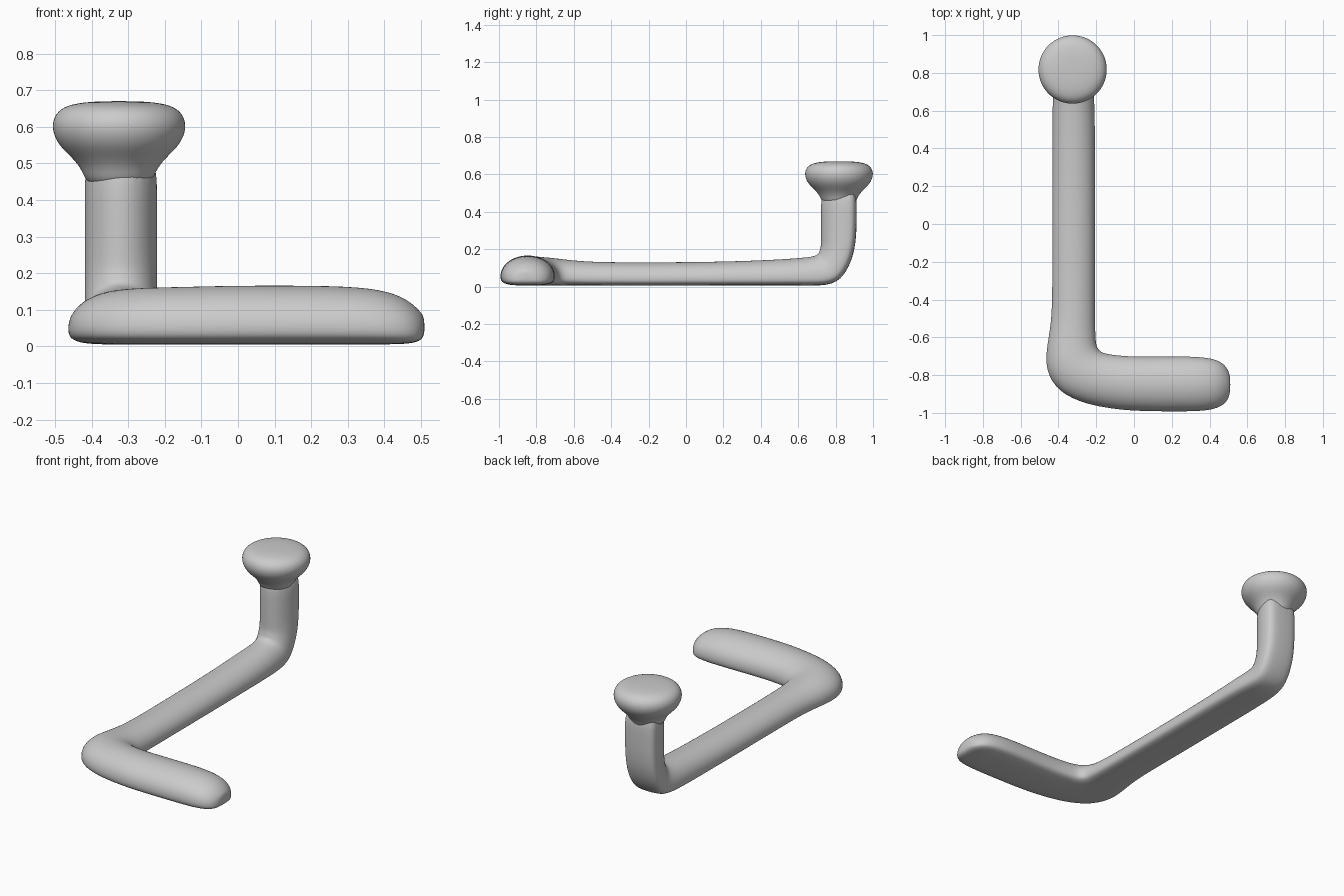
import bpy, bmesh
from math import sin, cos, pi, radians
from mathutils import Vector

cube = bpy.data.objects.get("Cube")
if cube:
    bpy.data.objects.remove(cube)

grey = bpy.data.materials.new("plain grey")
grey.use_nodes = True
grey.diffuse_color = (0.6, 0.6, 0.6, 1)
grey.node_tree.nodes["Principled BSDF"].inputs["Base Color"].default_value = (0.6, 0.6, 0.6, 1)


def loft(name, rings):
    """Skin a row of closed rings, cap both ends and smooth the result."""
    bm = bmesh.new()
    loops = [[bm.verts.new(p) for p in ring] for ring in rings]
    n = len(loops[0])
    for a, b in zip(loops, loops[1:]):
        for i in range(n):
            j = (i + 1) % n
            bm.faces.new((a[i], a[j], b[j], b[i]))
    bm.faces.new(loops[0])
    bm.faces.new(loops[-1])
    bmesh.ops.recalc_face_normals(bm, faces=bm.faces)
    for f in bm.faces:
        f.smooth = True
    mesh = bpy.data.meshes.new(name)
    bm.to_mesh(mesh)
    bm.free()
    mesh.materials.append(grey)
    obj = bpy.data.objects.new(name, mesh)
    bpy.context.collection.objects.link(obj)
    sub = obj.modifiers.new("smooth", "SUBSURF")
    sub.levels = sub.render_levels = 2


def dome_section(inner, outer, height, z=0.005, tilt=0, sides=20):
    """Rounded section with a flat base, standing on the line inner-outer."""
    a, b = Vector((*inner, z)), Vector((*outer, z))
    mid, half = (a + b) / 2, (a - b) / 2
    up = Vector((0, -sin(radians(tilt)), cos(radians(tilt)))) * height
    ring = []
    for i in range(sides):
        t = 2 * pi * i / sides
        u, s = cos(t), sin(t)
        if s >= 0:
            v = 0.32 + 0.68 * s
        else:
            u = abs(u) ** 0.6 * (1 if u > 0 else -1)
            v = 0.32 - 0.32 * abs(s) ** 0.6
        ring.append(mid + half * u + up * v)
    return ring


rings = []

# Foot: rounded tip, then a straight run (x, inner y, outer y, height, base z)
for x, yi, yo, h, z in [(0.51, -0.81, -0.89, 0.05, 0.03), (0.497, -0.765, -0.935, 0.085, 0.013),
                        (0.46, -0.725, -0.97, 0.127, 0.006), (0.39, -0.705, -0.99, 0.153, 0.005),
                        (0.27, -0.698, -0.995, 0.163, 0.005), (0.0, -0.703, -0.992, 0.163, 0.005),
                        (-0.11, -0.692, -0.98, 0.16, 0.005)]:
    rings.append(dome_section((x, yi), (x, yo), h, z))

# Corner: sections fan around the tight inner bend
for inner, outer, h in [((-0.165, -0.683), (-0.25, -0.957), 0.158),
                        ((-0.19, -0.662), (-0.40, -0.895), 0.155),
                        ((-0.2, -0.635), (-0.473, -0.775), 0.148),
                        ((-0.203, -0.59), (-0.462, -0.64), 0.137)]:
    rings.append(dome_section(inner, outer, h))

# Long bar
for y, h in [(-0.5, 0.127), (-0.25, 0.125), (0.1, 0.127), (0.4, 0.135), (0.64, 0.15)]:
    rings.append(dome_section((-0.206, y), (-0.434, y), h))

# Upward bend and post (base y, base z, tilt, depth)
for y, z, tilt, h in [(0.795, 0.004, 28, 0.185), (0.86, 0.08, 52, 0.187), (0.897, 0.17, 76, 0.182),
                      (0.912, 0.27, 90, 0.192), (0.914, 0.4, 90, 0.194), (0.912, 0.55, 90, 0.19)]:
    rings.append(dome_section((-0.22, y), (-0.42, y), h, z, tilt))
loft("bent_bar", rings)

# Knob: turned profile flaring out of the post (radius, z)
profile = [(0.085, 0.43), (0.1, 0.48), (0.128, 0.515), (0.168, 0.55), (0.187, 0.595),
           (0.178, 0.635), (0.145, 0.66), (0.08, 0.669), (0.02, 0.67)]
loft("knob", [[(-0.325 + r * cos(2 * pi * i / 24), 0.818 + r * sin(2 * pi * i / 24), z)
               for i in range(24)] for r, z in profile])
